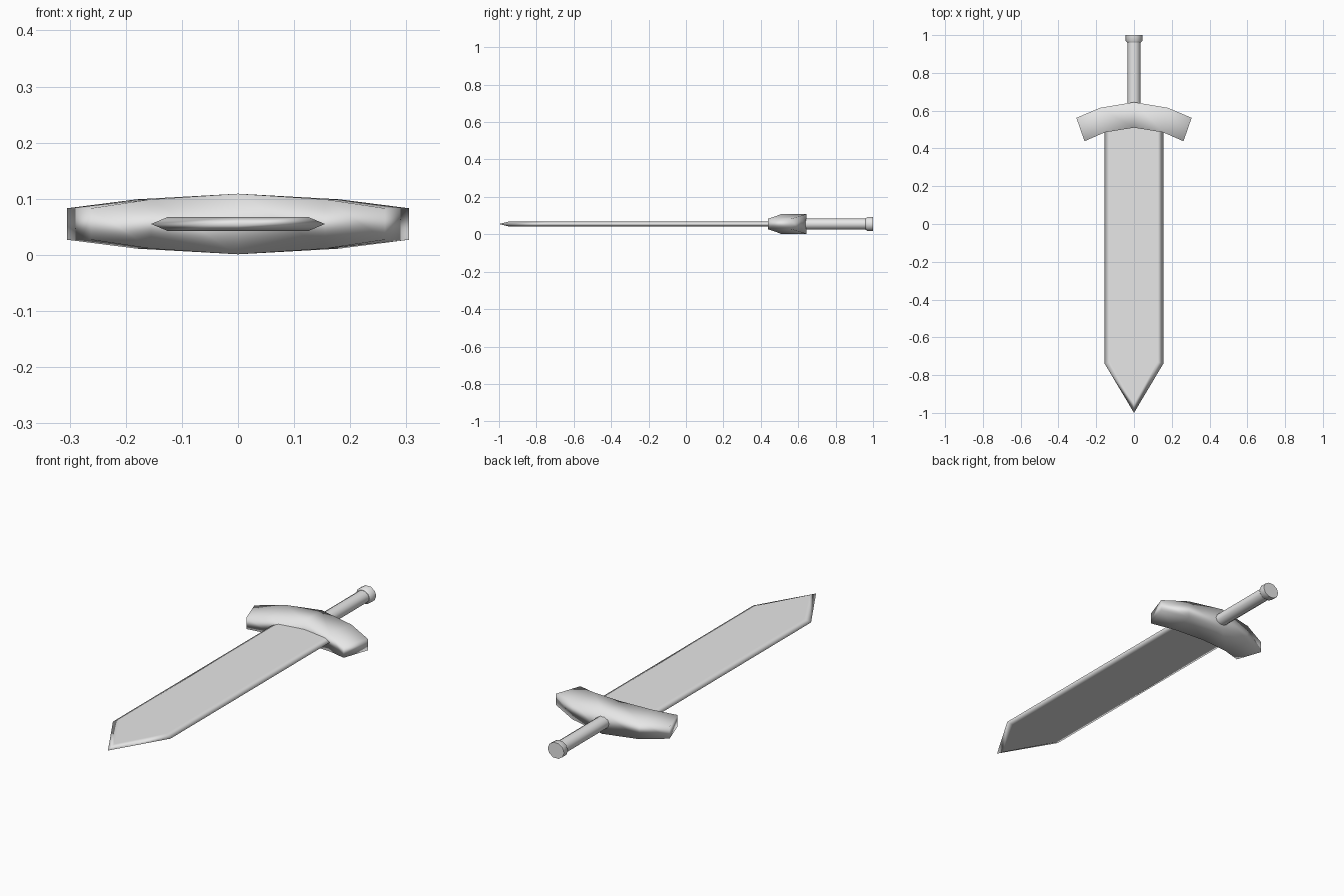
import bpy
from math import cos, sin, pi

cube = bpy.data.objects.get("Cube")
if cube:
    bpy.data.objects.remove(cube, do_unlink=True)

MID = 0.055  # height of the sword's middle plane

steel = bpy.data.materials.new("light grey")
steel.use_nodes = True
steel.diffuse_color = (0.8, 0.8, 0.8, 1)
steel.node_tree.nodes["Principled BSDF"].inputs["Base Color"].default_value = (0.8, 0.8, 0.8, 1)


def loft(name, rings):
    """Skin a row of matching closed rings and cap both ends."""
    n = len(rings[0])
    verts = [p for ring in rings for p in ring]
    faces = [tuple(range(n))[::-1], tuple(range(len(verts) - n, len(verts)))]
    for r in range(len(rings) - 1):
        for i in range(n):
            a, b = r * n + i, r * n + (i + 1) % n
            faces.append((a, b, b + n, a + n))
    mesh = bpy.data.meshes.new(name)
    mesh.from_pydata(verts, [], faces)
    mesh.materials.append(steel)
    obj = bpy.data.objects.new(name, mesh)
    bpy.context.collection.objects.link(obj)
    bpy.ops.object.select_all(action='DESELECT')
    obj.select_set(True)
    bpy.context.view_layer.objects.active = obj
    bpy.ops.object.mode_set(mode='EDIT')
    bpy.ops.mesh.select_all(action='SELECT')
    bpy.ops.mesh.normals_make_consistent(inside=False)
    bpy.ops.object.mode_set(mode='OBJECT')
    return obj


def soften(obj):
    """Smooth the narrow sides while the broad faces stay flat."""
    bpy.ops.object.shade_smooth()
    mod = obj.modifiers.new("face_weight", 'WEIGHTED_NORMAL')
    mod.weight = 100


# Blade: sharp outer outline between two raised flats
def outline(half, shoulder, tip, z):
    return [(-half, 0.56, z), (-half, shoulder, z), (0, tip, z),
            (half, shoulder, z), (half, 0.56, z)]


flat = 0.0125
blade = loft("blade", [outline(0.125, -0.73, -0.95, MID - flat),
                       outline(0.155, -0.74, -1.0, MID),
                       outline(0.125, -0.73, -0.95, MID + flat)])
soften(blade)

# Crossguard: stations from the centre out, as front x, front y, back x, back y, half height
half_guard = [(0, 0.51, 0, 0.645, 0.054),
              (0.155, 0.485, 0.18, 0.615, 0.044),
              (0.262, 0.438, 0.305, 0.562, 0.028)]
stations = [(-1, s) for s in reversed(half_guard[1:])] + [(1, s) for s in half_guard]
guard = loft("crossguard", [
    [(k * fx, fy, MID - h), (k * bx, by, MID - h),
     (k * bx, by, MID + h), (k * fx, fy, MID + h)]
    for k, (fx, fy, bx, by, h) in stations])
soften(guard)


# Grip and pommel: slightly oval ten-sided turnings
def oval(y, rx, rz, sides=10):
    return [(rx * cos(2 * pi * i / sides), y, MID + rz * sin(2 * pi * i / sides))
            for i in range(sides)]


loft("grip", [oval(0.58, 0.034, 0.03), oval(0.98, 0.034, 0.03)])
bpy.ops.object.shade_smooth_by_angle(angle=0.8)
loft("pommel", [oval(0.96, 0.036, 0.032), oval(0.97, 0.044, 0.039), oval(1.0, 0.044, 0.039)])
bpy.ops.object.shade_smooth_by_angle(angle=0.8)
